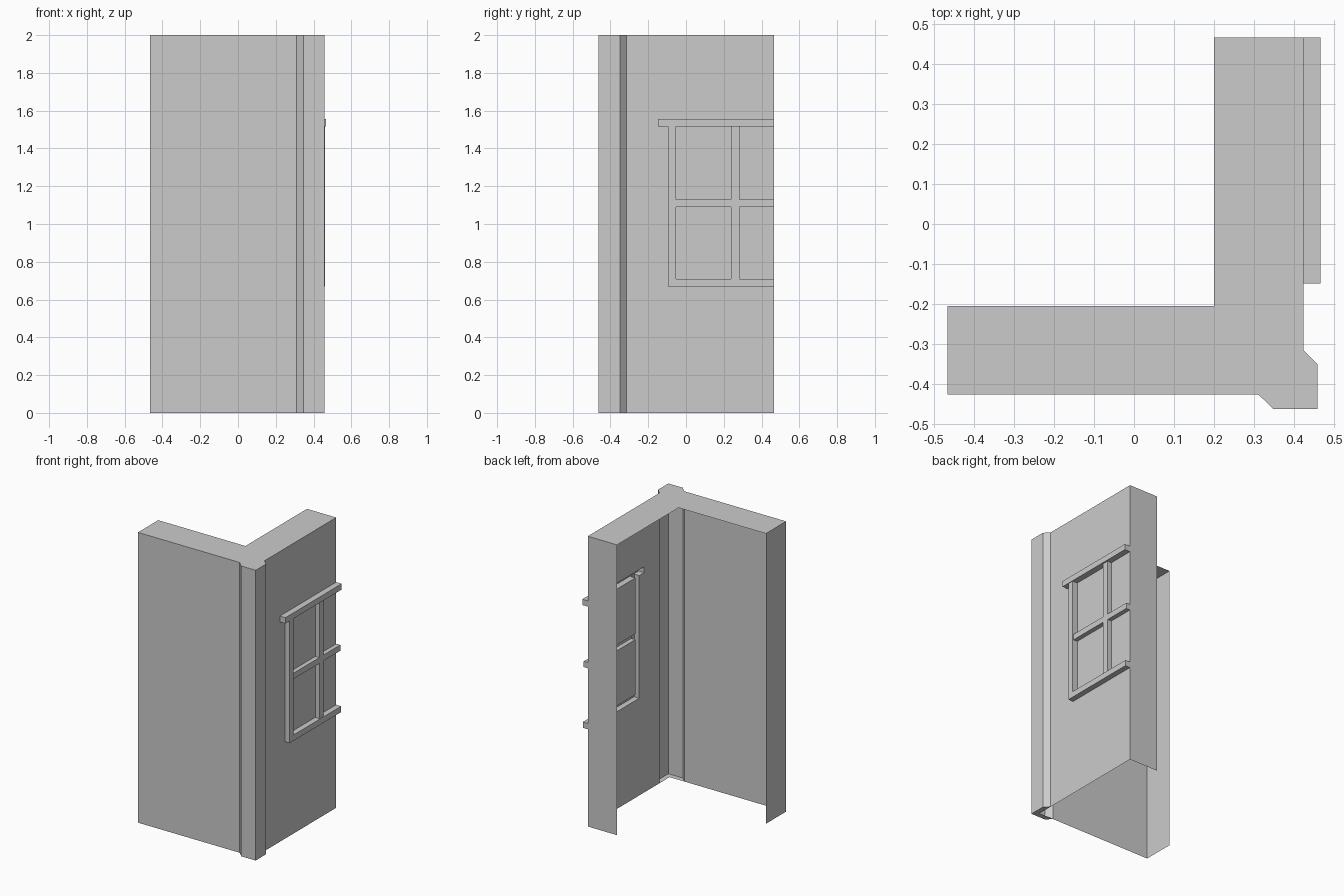
import bpy, bmesh
from math import radians

if "Cube" in bpy.data.objects:
    bpy.data.objects.remove(bpy.data.objects["Cube"])

H = 2.0
FACE = 0.423   # x of the outer side wall plane


def make_object(name, faces):
    """Object from a list of faces, each a list of points; welds and merges flat faces."""
    bm = bmesh.new()
    for pts in faces:
        bm.faces.new([bm.verts.new(p) for p in pts])
    bmesh.ops.remove_doubles(bm, verts=bm.verts, dist=1e-5)
    bmesh.ops.dissolve_limit(bm, angle_limit=radians(1), verts=bm.verts, edges=bm.edges)
    mesh = bpy.data.meshes.new(name)
    bm.to_mesh(mesh)
    bm.free()
    obj = bpy.data.objects.new(name, mesh)
    bpy.context.collection.objects.link(obj)
    return obj


def strip(path):
    """Vertical wall faces along a plan path, outward on its right."""
    return [[(*a, 0), (*b, 0), (*b, H), (*a, H)] for a, b in zip(path, path[1:])]


# Plan outline: front wall, chamfered corner post, side wall end
front = [(-0.465, -0.205), (-0.465, -0.425), (0.31, -0.425)]
post = [(0.31, -0.425), (0.348, -0.462), (0.458, -0.462), (0.458, -0.35), (FACE, -0.315)]
end = [(FACE, 0.465), (0.2, 0.465)]

# Walls are an open shell: no inner faces and no floor
make_object("front_wall", strip(front))
make_object("side_wall_end", strip(end))
outline = front + post[1:] + end + [(0.2, -0.205)]
make_object("wall_top", [[(*p, H) for p in outline]])

# Corner post with an L-shaped closing strip underneath
foot = [(*p, 0) for p in post + [(FACE, -0.425)]]
make_object("corner_post", strip(post) + [foot[::-1]])

# Window bars raised from the side wall: y0, y1, z0, z1, depth
bars = [
    (-0.053, 0.465, 1.09, 1.13, 0.454),    # middle rail
    (0.237, 0.282, 0.71, 1.515, 0.454),    # mullion
    (-0.095, -0.053, 0.67, 1.515, 0.461),  # jamb
    (-0.095, 0.465, 0.67, 0.71, 0.461),    # sill
    (-0.148, 0.465, 1.515, 1.555, 0.465),  # lintel
]
ys = sorted({-0.315, 0.465} | {v for b in bars for v in b[:2]})
zs = sorted({0.0, H} | {v for b in bars for v in b[2:4]})


def depth(i, j):
    if not (0 <= i < len(ys) - 1 and 0 <= j < len(zs) - 1):
        return FACE
    y, z = (ys[i] + ys[i + 1]) / 2, (zs[j] + zs[j + 1]) / 2
    return max([FACE] + [b[4] for b in bars if b[0] < y < b[1] and b[2] < z < b[3]])


# Side wall with window: one face per cell plus the returns between depths
faces = []
for i in range(len(ys) - 1):
    for j in range(len(zs) - 1):
        y0, y1, z0, z1 = ys[i], ys[i + 1], zs[j], zs[j + 1]
        a, b, c = depth(i, j), depth(i + 1, j), depth(i, j + 1)
        faces.append([(a, y0, z0), (a, y1, z0), (a, y1, z1), (a, y0, z1)])
        if a != b:
            faces.append([(a, y1, z0), (b, y1, z0), (b, y1, z1), (a, y1, z1)])
        if a != c:
            faces.append([(a, y0, z1), (a, y1, z1), (c, y1, z1), (c, y0, z1)])
make_object("side_wall_with_window", faces)
